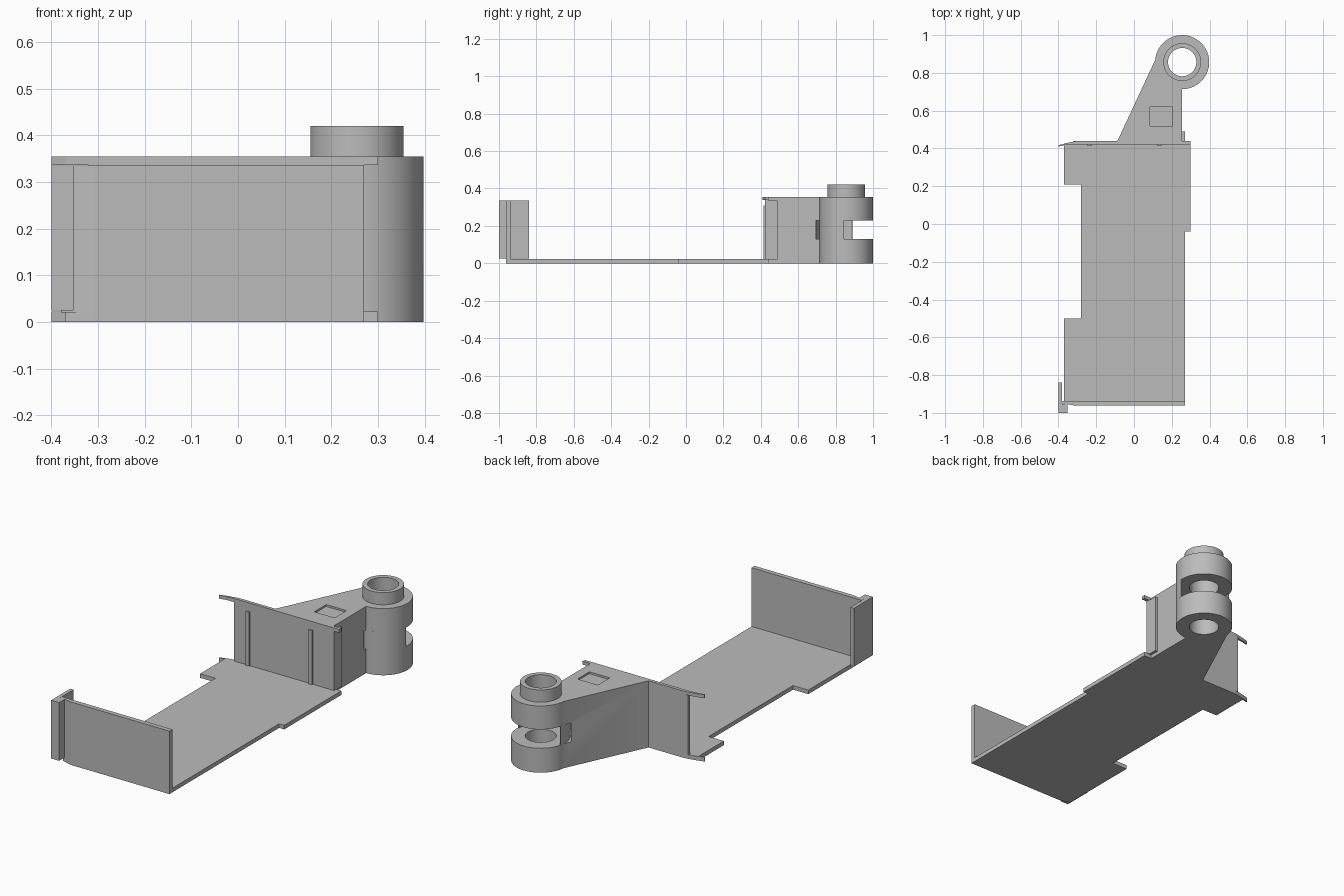
import bpy, bmesh, math

cube = bpy.data.objects.get("Cube")
if cube:
    bpy.data.objects.remove(cube, do_unlink=True)

grey = bpy.data.materials.new("plain grey")
grey.use_nodes = True
grey.diffuse_color = (0.5, 0.5, 0.5, 1)
grey.node_tree.nodes["Principled BSDF"].inputs["Base Color"].default_value = (0.5, 0.5, 0.5, 1)

CX, CY = 0.255, 0.857   # hinge axis
H = 0.355               # hinge height


def arc(r, a0, a1, n):
    """Points on an arc about the hinge axis, angles in degrees."""
    angles = [math.radians(a0 + (a1 - a0) * i / n) for i in range(n + 1)]
    return [(CX + r * math.cos(a), CY + r * math.sin(a)) for a in angles]


def prism(name, outline, z0, z1):
    """Extrude a flat outline from z0 up to z1."""
    bm = bmesh.new()
    face = bm.faces.new([bm.verts.new((x, y, z0)) for x, y in outline])
    up = bmesh.ops.extrude_face_region(bm, geom=[face])["geom"]
    bmesh.ops.translate(bm, vec=(0, 0, z1 - z0),
                        verts=[v for v in up if isinstance(v, bmesh.types.BMVert)])
    bmesh.ops.recalc_face_normals(bm, faces=bm.faces)
    mesh = bpy.data.meshes.new(name)
    bm.to_mesh(mesh)
    bm.free()
    mesh.materials.append(grey)
    obj = bpy.data.objects.new(name, mesh)
    bpy.context.collection.objects.link(obj)
    return obj


def box(name, x0, x1, y0, y1, z0, z1):
    return prism(name, [(x0, y0), (x1, y0), (x1, y1), (x0, y1)], z0, z1)


def activate(obj):
    bpy.ops.object.select_all(action="DESELECT")
    obj.select_set(True)
    bpy.context.view_layer.objects.active = obj


def cut(obj, cutter):
    """Subtract the cutter and throw it away."""
    cutter.hide_render = True
    mod = obj.modifiers.new("cut", "BOOLEAN")
    mod.operation = "DIFFERENCE"
    mod.solver = "EXACT"
    mod.object = cutter
    activate(obj)
    bpy.ops.object.modifier_apply(modifier=mod.name)
    bpy.data.objects.remove(cutter, do_unlink=True)


def disc(name, r, z0, z1):
    return prism(name, arc(r, 0, 360, 64)[:-1], z0, z1)


# Floor with side notches and a rear ledge
prism("floor", [(-0.31, -0.962), (0.27, -0.962), (0.27, -0.04), (0.30, -0.04),
                (0.30, 0.44), (-0.30, 0.44), (-0.37, 0.42), (-0.37, 0.21),
                (-0.28, 0.21), (-0.28, -0.50), (-0.37, -0.50), (-0.37, -0.945)], 0, 0.022)

# Front wall with rounded end, and its hooked side clip
prism("front_wall", [(-0.31, -0.962), (0.27, -0.962), (0.27, -0.937),
                     (-0.38, -0.937), (-0.38, -0.95), (-0.345, -0.955)], 0.02, 0.335)
prism("side_clip", [(-0.40, -1), (-0.353, -1), (-0.353, -0.952), (-0.38, -0.952),
                    (-0.38, -0.84), (-0.40, -0.84)], 0.025, 0.335)

# Rear wall, thin ribs and the swept flanges above and below
box("rear_wall", -0.32, 0.27, 0.422, 0.44, 0.02, 0.34)
for i, x in enumerate((-0.235, 0.135)):
    box(f"wall_rib_{i + 1}", x - 0.01, x + 0.01, 0.414, 0.424, 0.022, 0.31)
flange = [(-0.40, 0.41), (-0.37, 0.417), (-0.30, 0.422), (0.30, 0.422),
          (0.30, 0.44), (-0.30, 0.44), (-0.36, 0.428), (-0.40, 0.417)]
prism("upper_flange", flange, 0.337, H)
prism("lower_flange", flange, 0, 0.022)
box("side_tab", 0.25, 0.27, 0.435, 0.49, 0.02, 0.335)

# Tapered arm ending in a slotted, bored hinge barrel
arm = prism("hinge_arm", [(-0.09, 0.435), (CX, 0.435)] + arc(0.143, -90, 175, 48), 0, H)
cut(arm, disc("bore_cutter", 0.075, -0.1, 0.5))
cut(arm, disc("slot_cutter", 0.163, 0.13, 0.23))
cut(arm, box("pocket_cutter", 0.085, 0.205, 0.52, 0.62, H - 0.01, H + 0.05))

# Raised collar around the bore
collar = disc("hinge_collar", 0.10, H - 0.005, 0.42)
cut(collar, disc("collar_cutter", 0.075, 0.2, 0.5))

# Thin curved skin closing the front of the slot
skin = prism("slot_skin", arc(0.143, 167, 355, 36) + arc(0.137, 355, 167, 36), 0.13, 0.23)

for obj in (arm, collar, skin):
    activate(obj)
    bpy.ops.object.shade_smooth_by_angle(angle=math.radians(30))
